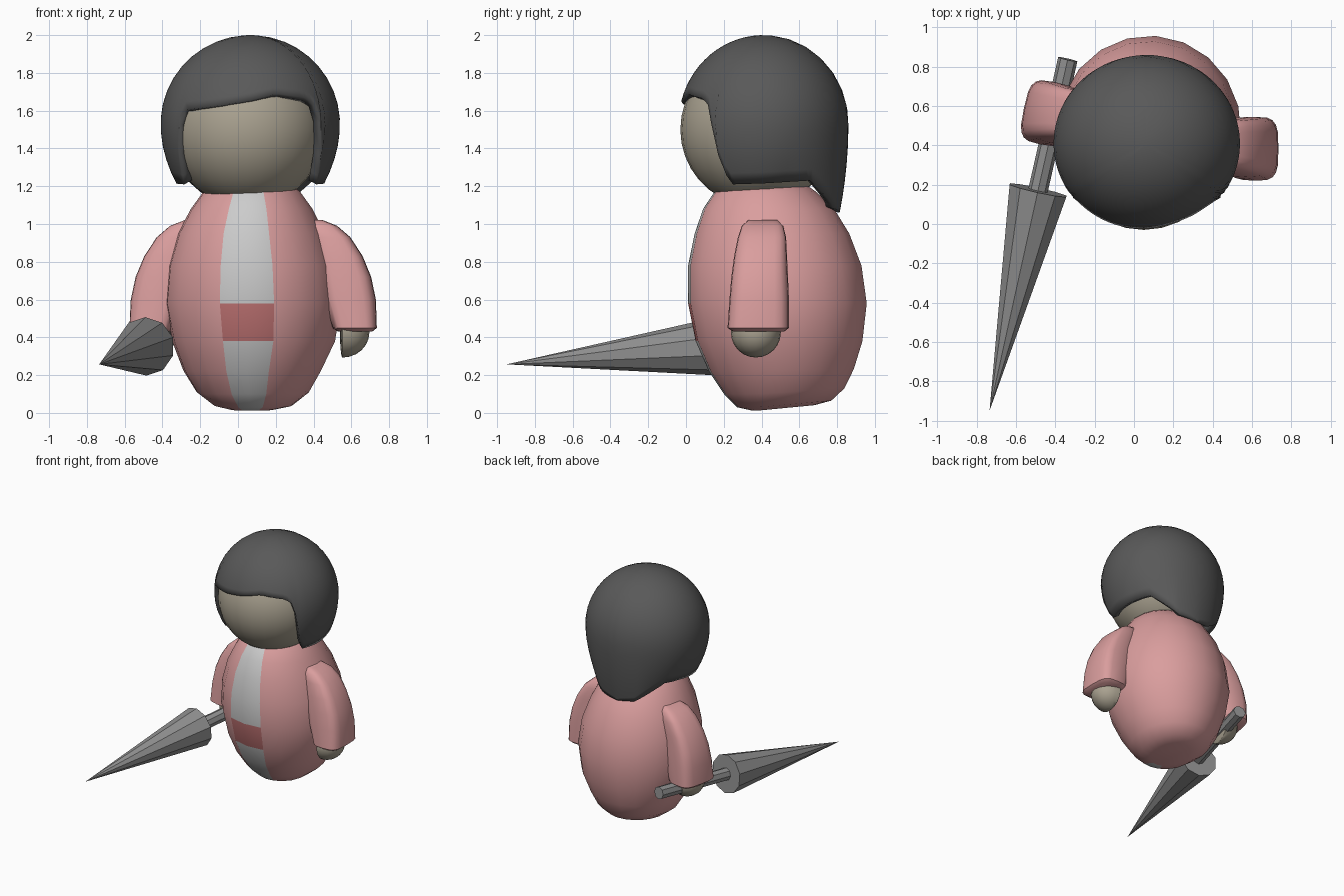
import bpy, bmesh
from math import sin, cos, acos, radians, pi, copysign
from mathutils import Matrix, Vector

if "Cube" in bpy.data.objects:
    bpy.data.objects.remove(bpy.data.objects["Cube"])


def mat(name, r, g, b):
    m = bpy.data.materials.new(name)
    m.diffuse_color = (r, g, b, 1)
    m.use_nodes = True
    m.node_tree.nodes["Principled BSDF"].inputs["Base Color"].default_value = m.diffuse_color
    return m


PINK = mat("pink", .7, .34, .34)
RED = mat("red", .52, .17, .17)
PALE = mat("pale", .6, .6, .6)
DARK = mat("dark", .1, .1, .1)
SKIN = mat("skin", .4, .36, .28)
STEEL = mat("steel", .28, .28, .28)


def finish(name, bm, mats, smooth=True, xf=None):
    if xf:
        bm.transform(xf)
    bmesh.ops.recalc_face_normals(bm, faces=bm.faces)
    me = bpy.data.meshes.new(name)
    bm.to_mesh(me)
    bm.free()
    ob = bpy.data.objects.new(name, me)
    bpy.context.collection.objects.link(ob)
    for m in mats:
        me.materials.append(m)
    if smooth:
        bpy.ops.object.select_all(action='DESELECT')
        ob.select_set(True)
        bpy.context.view_layer.objects.active = ob
        bpy.ops.object.shade_smooth_by_angle(angle=radians(45))
    return ob


def loft(rings, cap_start=True, cap_end=True):
    """Skin a list of closed rings; quad i*n+j joins ring i to i+1."""
    bm = bmesh.new()
    vs = [[bm.verts.new(p) for p in r] for r in rings]
    n = len(rings[0])
    for a, b in zip(vs, vs[1:]):
        for j in range(n):
            k = (j + 1) % n
            bm.faces.new((a[j], a[k], b[k], b[j]))
    if cap_start:
        bm.faces.new(vs[0][::-1])
    if cap_end:
        bm.faces.new(vs[-1])
    return bm


def oval(z, x0, x1, y0, y1, n=20, power=1.0, turn=0.0):
    """Oval ring between the given limits, angle 0 at the front."""
    pts = []
    for j in range(n):
        a = 2 * pi * j / n + turn
        s, c = sin(a), -cos(a)
        s, c = (copysign(abs(v) ** power, v) for v in (s, c))
        pts.append(((x0 + x1) / 2 + (x1 - x0) / 2 * s,
                    (y0 + y1) / 2 + (y1 - y0) / 2 * c, z))
    return pts


def lerp_table(table, a):
    for (a0, v0), (a1, v1) in zip(table, table[1:]):
        if a0 <= a <= a1:
            return v0 + (v1 - v0) * (a - a0) / (a1 - a0)
    return table[-1][1]


# Body: egg with a front stripe and belt patch
profile = [(.012, -.06, .21, .35, .68), (.03, -.13, .29, .27, .77),
           (.10, -.22, .375, .20, .84), (.22, -.29, .44, .12, .89),
           (.38, -.35, .515, .05, .935), (.58, -.388, .545, .01, .958),
           (.78, -.37, .52, .01, .93), (.95, -.32, .46, .045, .865),
           (1.08, -.25, .395, .09, .785), (1.17, -.185, .33, .15, .69),
           (1.22, -.12, .27, .21, .62)]
rings = [oval(*p, turn=radians(-4)) for p in profile]
# the underside rises slightly towards the back
rings = [[(x, y, z + .1 * max(0, y - .38) * max(0, 1 - z / .3)) for x, y, z in r]
         for r in rings]
bm = loft(rings)
bm.faces.ensure_lookup_table()
for i in range(len(profile) - 1):
    for j in (0, 19):
        bm.faces[i * 20 + j].material_index = 2 if i == 4 else 1
finish("body", bm, [PINK, PALE, RED])

# Head
bm = bmesh.new()
bmesh.ops.create_uvsphere(bm, u_segments=28, v_segments=18, radius=.41)
finish("head", bm, [SKIN], xf=Matrix.Translation((.05, .38, 1.5)))

# Hair: dome whose lower edge height varies around the head
edge = [(-180, 1.06), (-160, 1.08), (-128, 1.23), (-90, 1.215), (-64, 1.21),
        (-58, 1.28), (-54, 1.45), (-50, 1.6), (-22, 1.625), (0, 1.655),
        (18, 1.69), (42, 1.665), (50, 1.62), (54, 1.45), (58, 1.28),
        (64, 1.21), (90, 1.215), (128, 1.23), (160, 1.08), (180, 1.06)]
ZC, R, ROWS, COLS = 1.53, .47, 14, 90
rings = []
for i in range(ROWS + 1):
    s = .03 + .97 * i / ROWS
    ring = []
    for j in range(COLS):
        deg = -180 + 360 * j / COLS
        a = radians(deg)
        phi = s * acos(max(-1, (lerp_table(edge, deg) - ZC) / R))
        dz = R * cos(phi)
        k = lerp_table([(0, .83), (110, .83), (155, .25), (180, .22)], abs(deg))
        f = sin(phi) if dz > 0 else 1 - k * dz * dz / R
        ring.append((.065 + .475 * f * sin(a), .41 - .45 * f * cos(a), ZC + dz))
    rings.append(ring)
hair = finish("hair", loft(rings, cap_end=False), [DARK])
mod = hair.modifiers.new("thickness", 'SOLIDIFY')
mod.thickness = .05
mod.offset = -1

# Sleeves and hands: right side as modelled, left side mirrored and turned back
pivot = Matrix.Translation((.08, .38, 0))
mirrored = (Matrix.Translation((0, .07, 0)) @ pivot
            @ Matrix.Rotation(radians(-12), 4, 'Z')
            @ Matrix.Scale(-1, 4, Vector((1, 0, 0))) @ pivot.inverted())
sleeve = [(.43, .53, .71, .25, .52), (.45, .50, .735, .22, .545),
          (.60, .45, .73, .23, .545), (.72, .43, .705, .24, .54),
          (.83, .41, .66, .255, .535), (.93, .39, .595, .275, .53),
          (.99, .37, .525, .295, .515), (1.02, .37, .45, .33, .485)]
for side, xf in (("right", Matrix()), ("left", mirrored)):
    bm = loft([oval(*p, power=.55) for p in sleeve])
    finish(side + "_sleeve", bm, [PINK], xf=xf)
    bm = bmesh.new()
    bmesh.ops.create_uvsphere(bm, u_segments=20, v_segments=12, radius=.132)
    for v in bm.verts:
        v.co.x *= 1.08 if v.co.x > 0 else .1      # flat palm side
    finish(side + "_hand", bm, [SKIN], xf=xf @ Matrix.Translation((.553, .37, .425)))

# Lance: low-poly cone and shaft along one straight line
tip, base, butt = Vector((-.735, -.95, .257)), Vector((-.488, .172, .352)), \
    Vector((-.337, .838, .408))
for name, p, q, r0, r1, n in (("lance_cone", base, tip, .155, 0, 10),
                              ("lance_shaft", butt, base, .05, .05, 8)):
    d = q - p
    bm = bmesh.new()
    bmesh.ops.create_cone(bm, cap_ends=True, segments=n, radius1=r0, radius2=r1,
                          depth=d.length)
    bmesh.ops.remove_doubles(bm, verts=bm.verts, dist=1e-5)
    xf = Matrix.Translation((p + q) / 2) @ d.to_track_quat('Z', 'Y').to_matrix().to_4x4()
    finish(name, bm, [STEEL], smooth=False, xf=xf)
